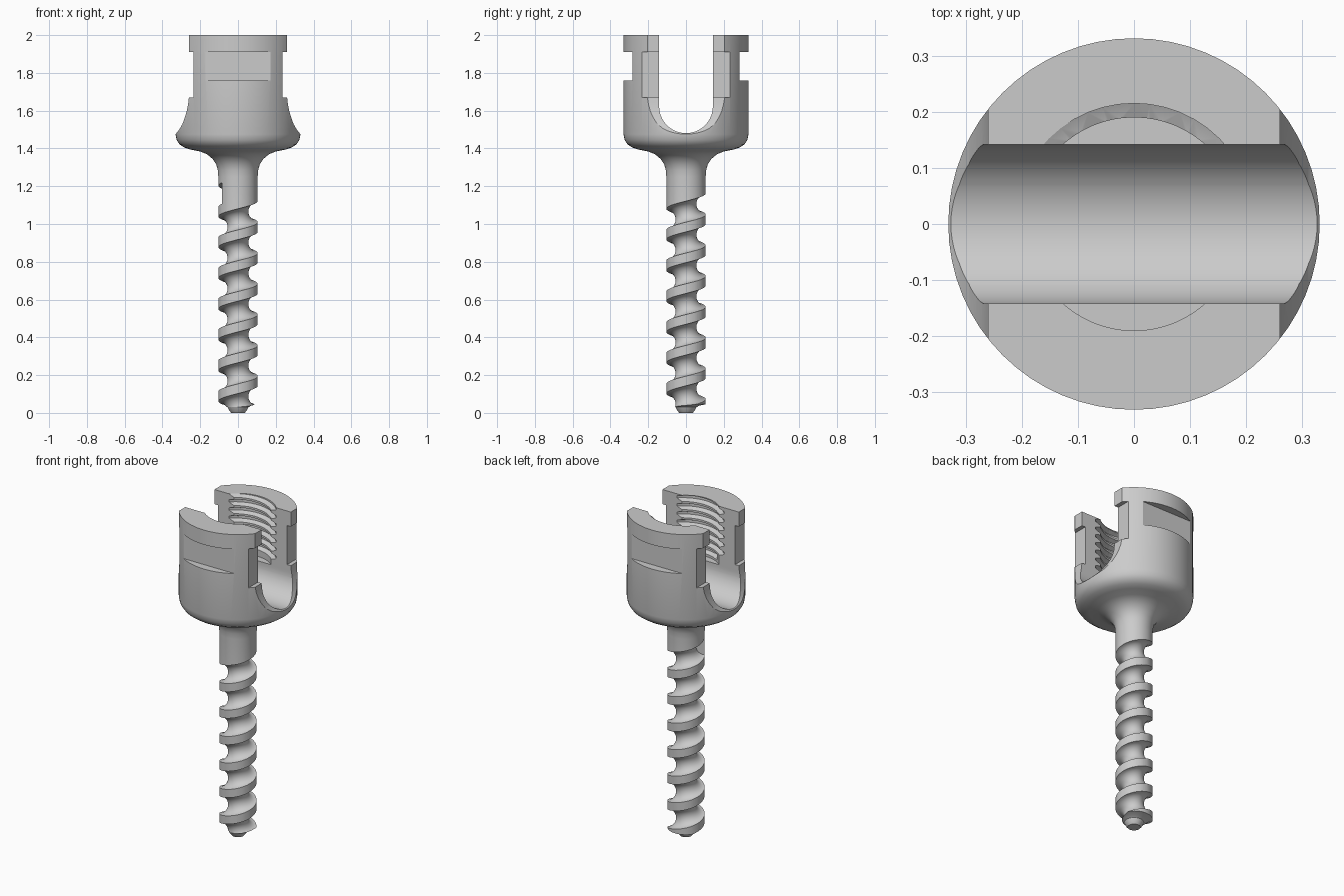
import bpy, bmesh
from math import sin, cos, pi, radians

if "Cube" in bpy.data.objects:
    bpy.data.objects.remove(bpy.data.objects["Cube"])

SEG = 64


def loft(name, rings):
    """Solid skinned through equal-length closed rings, capped at both ends."""
    bm = bmesh.new()
    vs = [[bm.verts.new(p) for p in r] for r in rings]
    n = len(vs[0])
    for a, b in zip(vs, vs[1:]):
        for i in range(n):
            j = (i + 1) % n
            bm.faces.new((a[i], a[j], b[j], b[i]))
    bm.faces.new(vs[0][::-1])
    bm.faces.new(vs[-1])
    bmesh.ops.recalc_face_normals(bm, faces=bm.faces)
    me = bpy.data.meshes.new(name)
    bm.to_mesh(me)
    bm.free()
    ob = bpy.data.objects.new(name, me)
    bpy.context.collection.objects.link(ob)
    return ob


def revolve(name, profile):
    return loft(name, [[(r * cos(2 * pi * i / SEG), r * sin(2 * pi * i / SEG), z)
                        for i in range(SEG)] for r, z in profile])


def helix(name, profile, pitch, z_end, end_angle, turns, steps=48):
    """Sweep an (r, z) profile down a right-handed helix from its upper end."""
    rings = []
    for k in range(int(turns * steps) + 1):
        t = k / steps
        a = end_angle - 2 * pi * t
        rings.append([(r * cos(a), r * sin(a), z_end - pitch * t + z) for r, z in profile])
    return loft(name, rings)


def prism_y(name, pts, y0, y1):
    return loft(name, [[(x, y, z) for x, z in pts] for y in (y0, y1)])


def cut(body, cutter):
    cutter.hide_render = True
    m = body.modifiers.new("cut", 'BOOLEAN')
    m.operation, m.solver, m.object = 'DIFFERENCE', 'EXACT', cutter
    bpy.context.view_layer.objects.active = body
    bpy.ops.object.modifier_apply(modifier=m.name)
    bpy.data.objects.remove(cutter, do_unlink=True)


# turned blank: tip, shank, flared neck and cup-shaped head
body = revolve("tulip_bone_screw", [
    (.036, 0), (.046, .012), (.055, .03), (.07, .038), (.104, .046), (.104, 1.25),
    (.107, 1.285), (.115, 1.315), (.135, 1.345), (.165, 1.37), (.2, 1.384), (.25, 1.394),
    (.285, 1.405), (.31, 1.422), (.325, 1.445), (.331, 1.475), (.331, 2.0)])

# bone thread: rounded helical groove around the shank
groove = [(.14, -.056), (.14, .056)] + [
    (.105 - .05 * sin(pi * i / 12), .056 * cos(pi * i / 12)) for i in range(13)]
cut(body, helix("shank_groove", groove, .163, 1.1626, pi + .6, 8))

# threaded bore in the head
cut(body, revolve("bore", [(.19, 1.64), (.19, 2.1)]))
ridge = [(.175, -.021), (.19, -.019), (.215, -.007), (.215, .007), (.19, .019), (.175, .021)]
cut(body, helix("bore_thread", ridge, .05, 2.05, pi / 2, 7.6))

# U-shaped rod channel running along x
u = [(.142, 2.1)] + [(.142 * cos(pi * i / 32), 1.623 - .142 * sin(pi * i / 32))
                     for i in range(33)] + [(-.142, 2.1)]
cut(body, loft("rod_channel", [[(x, y, z) for y, z in u] for x in (-.5, .5)]))

# side flats with stepped notch and concave flare, both ends
side = [(.26, 2.1), (.26, 1.91), (.235, 1.91), (.235, 1.67), (.26, 1.67), (.264, 1.635),
        (.271, 1.6), (.281, 1.565), (.294, 1.53), (.311, 1.5), (.332, 1.474),
        (.36, 1.45), (.45, 1.45), (.45, 2.1)]
for s in (1, -1):
    cut(body, prism_y("side_flat", [(s * x, z) for x, z in side], -.5, .5))
    # tool-grip flat on the outer face of each arm
    grip = [(-.171, 1.76), (.171, 1.76), (.171, 1.91), (-.171, 1.91)]
    cut(body, prism_y("grip_notch", grip, s * .282, s * .45))

# smooth shading with sharp edges kept
bpy.ops.object.select_all(action='DESELECT')
body.select_set(True)
bpy.context.view_layer.objects.active = body
bpy.ops.object.shade_smooth_by_angle(angle=radians(30))
